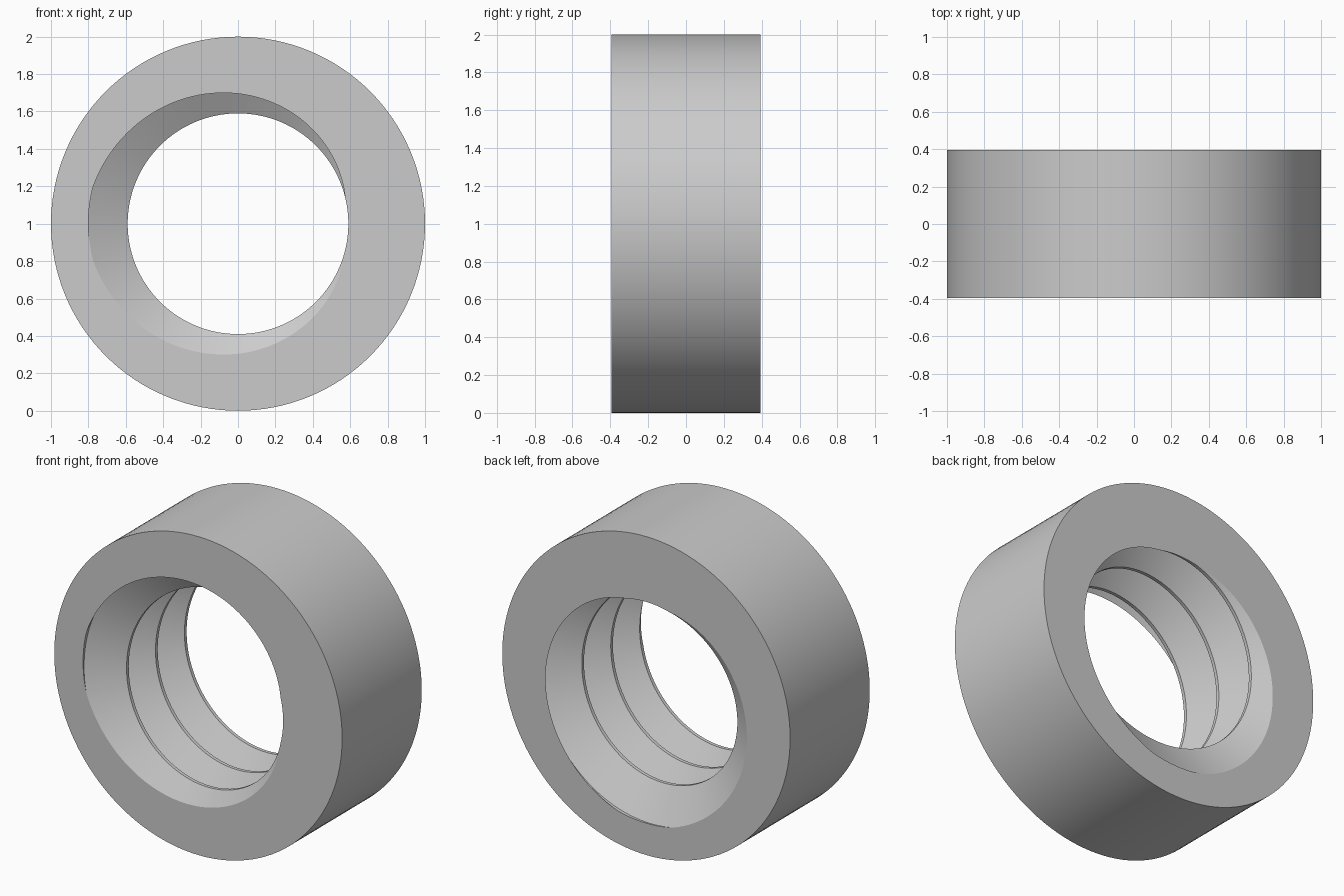
import bpy, bmesh, math
from mathutils import Vector

cube = bpy.data.objects.get("Cube")
if cube:
    bpy.data.objects.remove(cube, do_unlink=True)

HALF = 0.395           # half the ring width
OUTER, CREST, ROOT = 1.0, 0.59, 0.80
TURNS = 2.75           # thread turns across the width
PITCH = 2 * HALF / TURNS
FLAT = 0.011           # half width of crest and root flats
SEG = 128

steel = bpy.data.materials.new("grey steel")
steel.use_nodes = True
colour = (0.6, 0.6, 0.6, 1)
steel.diffuse_color = colour
steel.node_tree.nodes["Principled BSDF"].inputs["Base Color"].default_value = colour


def polar(r, a, y):
    return Vector((r * math.cos(a), y, r * math.sin(a)))


bm = bmesh.new()

# Inner thread: one pitch of the profile swept along a right-handed helix
profile = [(-FLAT, CREST), (FLAT, CREST), (PITCH / 2 - FLAT, ROOT),
           (PITCH / 2 + FLAT, ROOT), (PITCH - FLAT, CREST)]
start = HALF + 2 * PITCH + PITCH / 4   # crest passes +x on the front face
rows = []
for i in range(6 * SEG + 1):
    a = 2 * math.pi * i / SEG
    y0 = -HALF + 5 * PITCH - PITCH * i / SEG
    rows.append([bm.verts.new(polar(r, a, y0 + dy)) for dy, r in profile])
for p, q in zip(rows, rows[1:]):
    for j in range(len(profile) - 1):
        bm.faces.new((p[j], p[j + 1], q[j + 1], q[j]))
bmesh.ops.remove_doubles(bm, verts=bm.verts[:], dist=1e-5)

# Trim the thread flush with both end planes
for side in (-1, 1):
    bmesh.ops.bisect_plane(bm, geom=bm.verts[:] + bm.edges[:] + bm.faces[:], dist=1e-6,
                           plane_co=(0, side * HALF, 0), plane_no=(0, side, 0),
                           clear_outer=True)

# Outer wall
rings = [[bm.verts.new(polar(OUTER, 2 * math.pi * i / SEG, y)) for i in range(SEG)]
         for y in (-HALF, HALF)]
for i in range(SEG):
    k = (i + 1) % SEG
    bm.faces.new((rings[0][i], rings[0][k], rings[1][k], rings[1][i]))

# Flat end faces between the outer rim and the thread opening
for side in (-1, 1):
    rim = [e for e in bm.edges if e.is_boundary
           and all(abs(v.co.y - side * HALF) < 1e-4 for v in e.verts)]
    bmesh.ops.triangle_fill(bm, edges=rim, use_beauty=True, normal=(0, side, 0))

bmesh.ops.recalc_face_normals(bm, faces=bm.faces[:])
mesh = bpy.data.meshes.new("threaded_ring")
bm.to_mesh(mesh)
bm.free()
mesh.materials.append(steel)

ring = bpy.data.objects.new("threaded_ring", mesh)
ring.location.z = OUTER
bpy.context.collection.objects.link(ring)
bpy.context.view_layer.objects.active = ring
ring.select_set(True)
bpy.ops.object.shade_smooth_by_angle(angle=math.radians(25))
